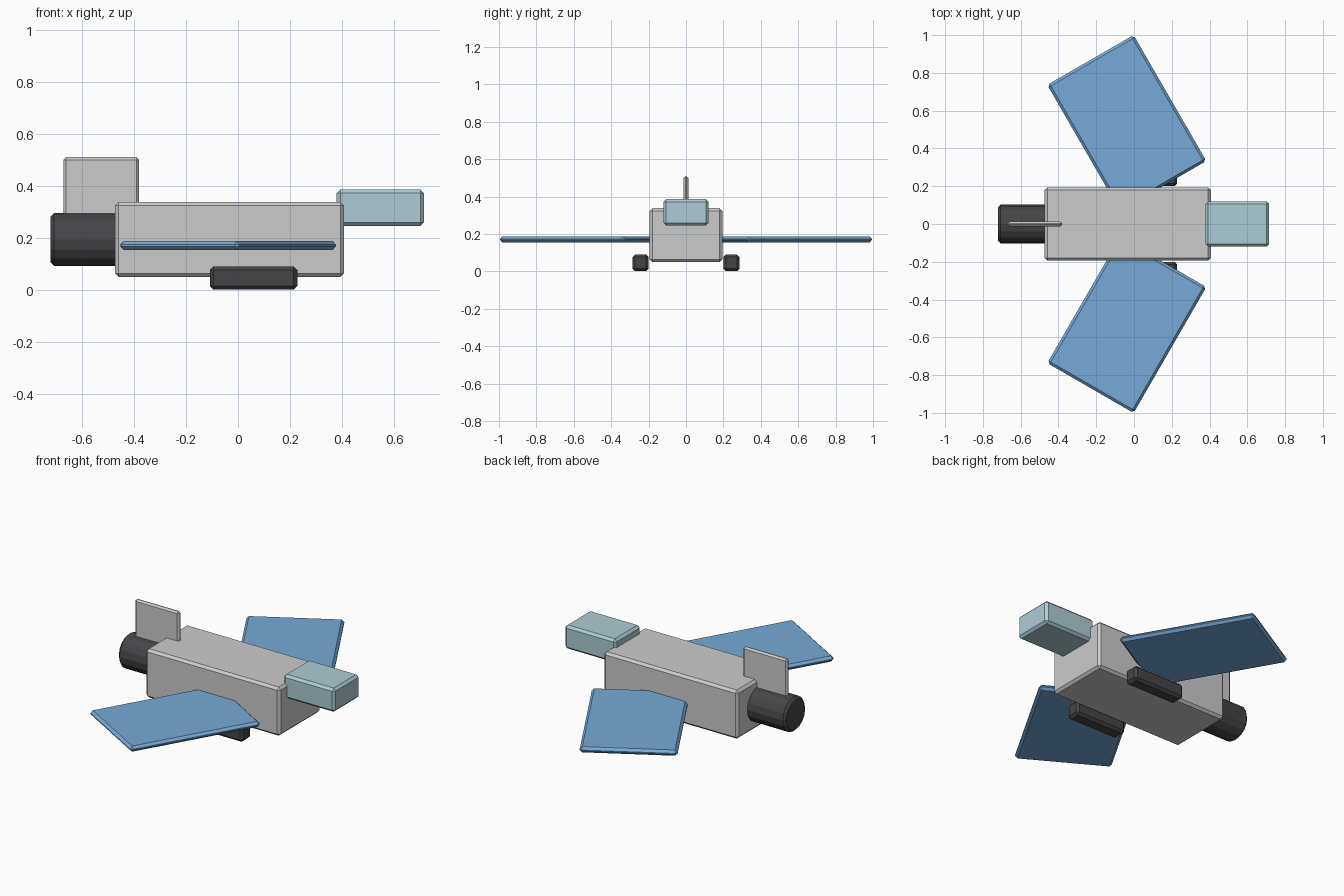
import bpy
from math import radians

if "Cube" in bpy.data.objects:
    bpy.data.objects.remove(bpy.data.objects["Cube"])


def material(name, color):
    mat = bpy.data.materials.new(name)
    mat.diffuse_color = (*color, 1)
    mat.use_nodes = True
    mat.node_tree.nodes["Principled BSDF"].inputs["Base Color"].default_value = mat.diffuse_color
    return mat


BLUE = material("wing_blue", (0.18, 0.40, 0.68))
GLASS = material("glass_blue", (0.42, 0.60, 0.66))
DARK = material("dark_grey", (0.06, 0.06, 0.065))


def finish(ob, name, bevel, mat):
    ob.name = name
    bpy.ops.object.transform_apply(location=False, rotation=True, scale=True)
    mod = ob.modifiers.new("chamfer", "BEVEL")
    mod.width = bevel
    mod.segments = 1
    mod.limit_method = "ANGLE"
    mod.angle_limit = radians(40)
    if mat:
        ob.data.materials.append(mat)
    return ob


def box(name, center, size, bevel=0.014, mat=None, turn=0):
    bpy.ops.mesh.primitive_cube_add(size=1, location=center, rotation=(0, 0, radians(turn)))
    ob = bpy.context.object
    ob.scale = size
    return finish(ob, name, bevel, mat)


# Fuselage, cockpit and tail fin
box("fuselage", (-0.033, 0, 0.194), (0.88, 0.388, 0.288))
box("cockpit", (0.547, 0, 0.316), (0.336, 0.24, 0.14), mat=GLASS)
box("tail_fin", (-0.525, 0, 0.36), (0.29, 0.025, 0.30), bevel=0.01)

# Engine at the rear
bpy.ops.mesh.primitive_cylinder_add(vertices=16, radius=0.102, depth=0.32,
                                    location=(-0.56, 0, 0.194), rotation=(0, radians(90), 0))
finish(bpy.context.object, "engine", 0.014, DARK)

# Swept wings and landing skids, one per side
for side, s in (("left", 1), ("right", -1)):
    box(side + "_wing", (-0.038, s * 0.535, 0.171), (0.528, 0.77, 0.034),
        bevel=0.014, mat=BLUE, turn=s * 30)
    box(side + "_skid", (0.06, s * 0.243, 0.046), (0.336, 0.086, 0.09), mat=DARK)
